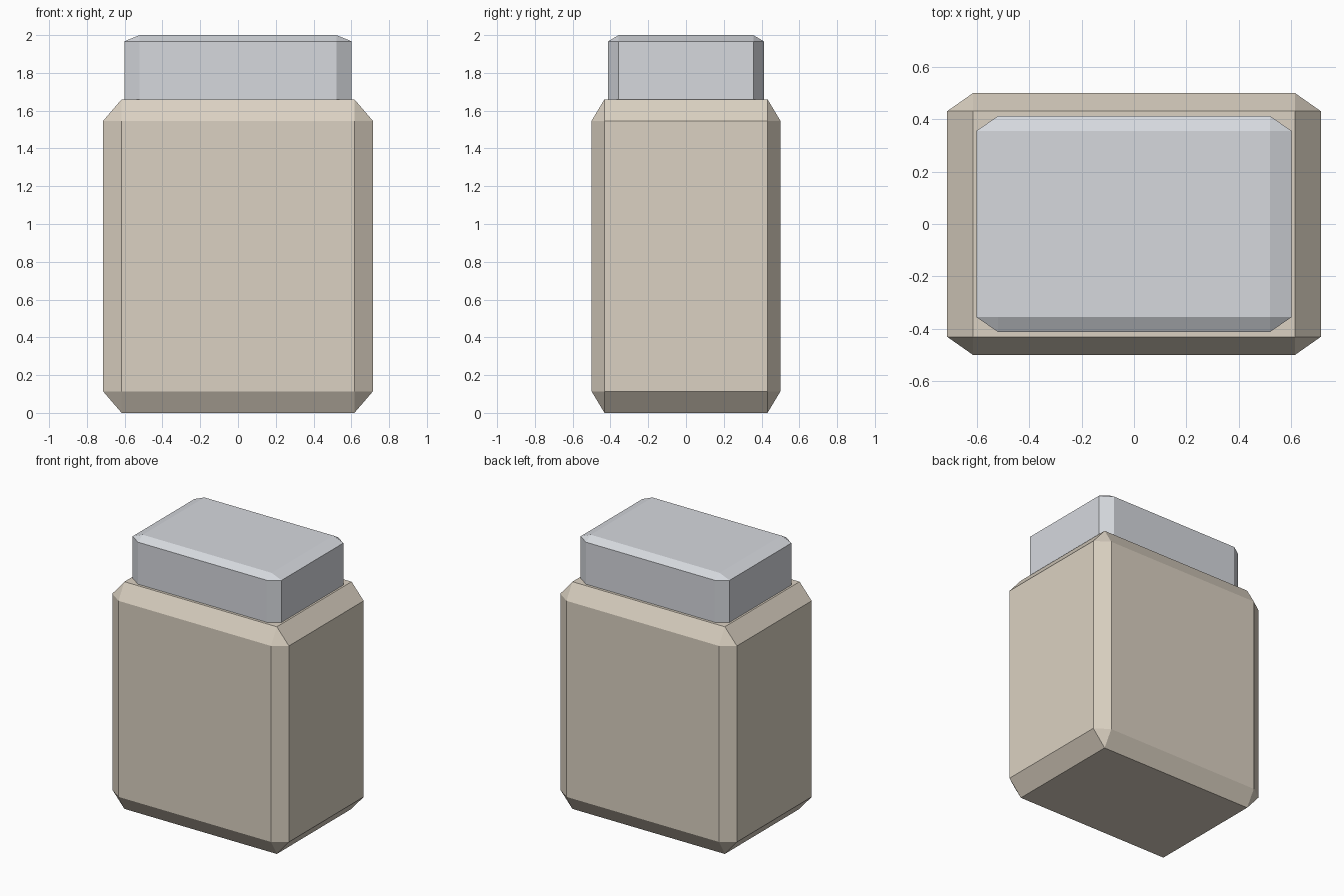
import bpy
import bmesh
from mathutils import Vector

default = bpy.data.objects.get("Cube")
if default:
    bpy.data.objects.remove(default, do_unlink=True)


def make_material(name, rgb):
    mat = bpy.data.materials.new(name)
    mat.use_nodes = True
    color = (*rgb, 1.0)
    mat.diffuse_color = color
    bsdf = next(n for n in mat.node_tree.nodes if n.type == "BSDF_PRINCIPLED")
    bsdf.inputs["Base Color"].default_value = color
    return mat


def bevelled_box(name, half_size, centre_z, bevel, mat):
    """Chamfer a cube first, then stretch it so the chamfers stretch too."""
    bm = bmesh.new()
    bmesh.ops.create_cube(bm, size=2)
    bmesh.ops.bevel(bm, geom=bm.edges[:], offset=bevel, segments=1,
                    affect="EDGES", clamp_overlap=True)
    bmesh.ops.scale(bm, vec=Vector(half_size), verts=bm.verts)
    bmesh.ops.translate(bm, vec=(0, 0, centre_z), verts=bm.verts)
    mesh = bpy.data.meshes.new(name)
    bm.to_mesh(mesh)
    bm.free()
    mesh.materials.append(mat)
    obj = bpy.data.objects.new(name, mesh)
    bpy.context.collection.objects.link(obj)
    return obj


cream = make_material("warm cream", (0.71, 0.64, 0.54))
grey = make_material("light grey", (0.67, 0.69, 0.73))

# Jar body
bevelled_box("jar_body", (0.714, 0.5, 0.83), 0.83, 0.137, cream)

# Lid, its lower part sunk into the body
bevelled_box("lid", (0.602, 0.412, 0.245), 1.755, 0.135, grey)
